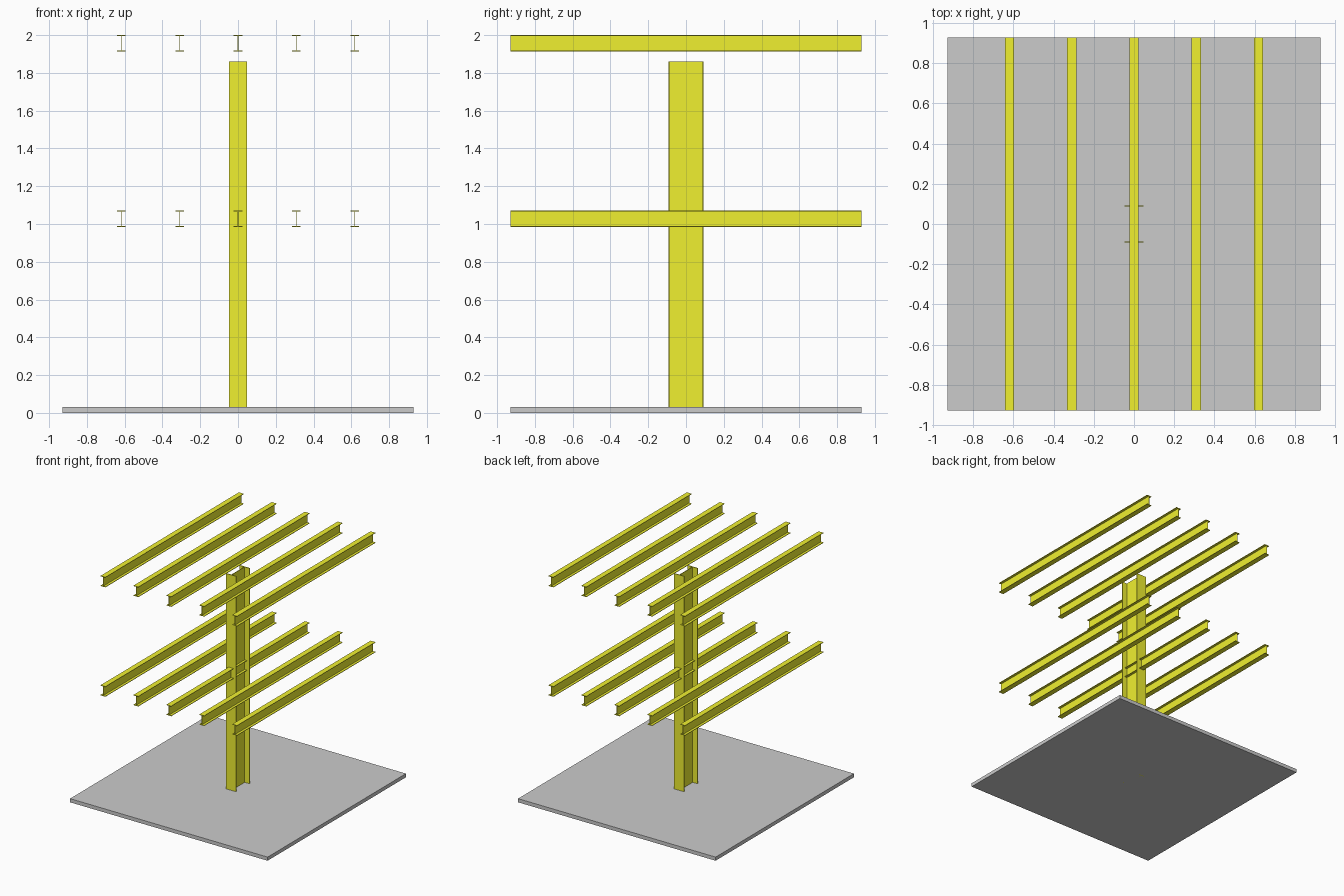
import bpy, bmesh
from mathutils import Vector

if "Cube" in bpy.data.objects:
    bpy.data.objects.remove(bpy.data.objects["Cube"])

yellow = bpy.data.materials.new("yellow_steel")
yellow.diffuse_color = (0.87, 0.87, 0.03, 1)
yellow.use_nodes = True
yellow.node_tree.nodes["Principled BSDF"].inputs["Base Color"].default_value = yellow.diffuse_color

SIZE = 1.856          # plate side, beam length and column height
STEP = SIZE / 6       # spacing between beams


def make_object(name, bm, material=None):
    bmesh.ops.recalc_face_normals(bm, faces=bm.faces)
    mesh = bpy.data.meshes.new(name)
    bm.to_mesh(mesh)
    bm.free()
    if material:
        mesh.materials.append(material)
    obj = bpy.data.objects.new(name, mesh)
    bpy.context.collection.objects.link(obj)
    return obj


def i_section(name, width, height, flange, web, origin, up, along):
    """Extrude an I profile; width runs along x, height along `up`."""
    w, h, t, f = width / 2, height / 2, web / 2, height / 2 - flange
    half = [(w, -h), (w, -f), (t, -f), (t, f), (w, f), (w, h)]
    outline = half + [(-x, y) for x, y in reversed(half)]
    bm = bmesh.new()
    verts = [bm.verts.new(Vector(origin) + Vector((x, 0, 0)) + Vector(up) * y)
             for x, y in outline]
    face = bm.faces.new(verts)
    ext = bmesh.ops.extrude_face_region(bm, geom=[face], use_keep_orig=True)
    moved = [g for g in ext["geom"] if isinstance(g, bmesh.types.BMVert)]
    bmesh.ops.translate(bm, verts=moved, vec=along)
    return make_object(name, bm, yellow)


# Base plate
bm = bmesh.new()
bmesh.ops.create_cube(bm, size=1)
bmesh.ops.scale(bm, verts=bm.verts, vec=(SIZE, SIZE, 0.031))
bmesh.ops.translate(bm, verts=bm.verts, vec=(0, 0, 0.0155))
make_object("base_plate", bm)

# Central column
i_section("column", 0.093, 0.186, 0.0066, 0.0044,
          (0, 0, 0), (0, 1, 0), (0, 0, SIZE + 0.004))

# Two levels of five parallel beams
for level, z in (("lower", 1.028), ("upper", 1.9567)):
    for i in range(5):
        i_section(f"{level}_beam_{i + 1}", 0.0452, 0.0866, 0.0043, 0.0029,
                  ((i - 2) * STEP, -SIZE / 2, z), (0, 0, 1), (0, SIZE, 0))
